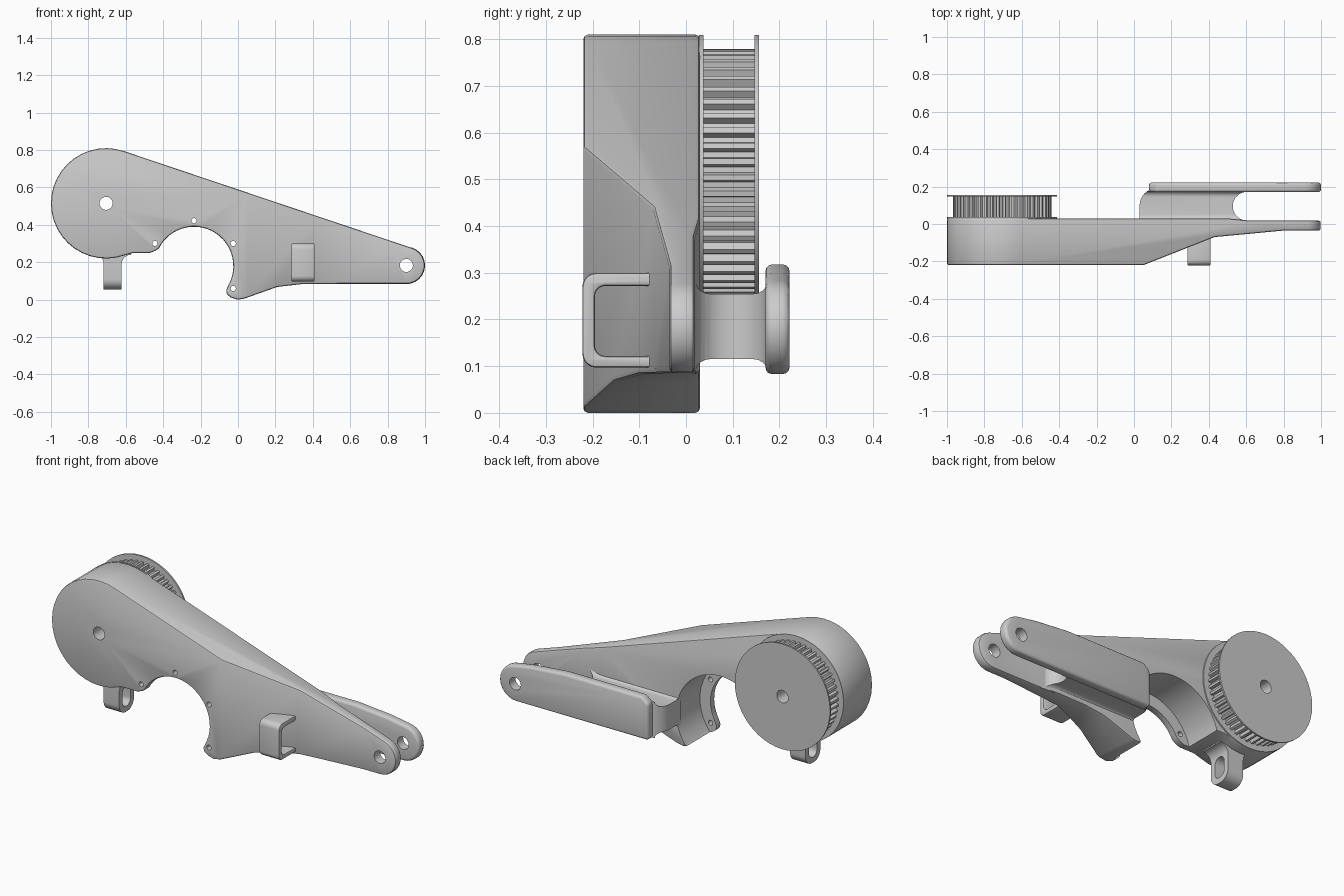
import bpy, bmesh
from math import sin, cos, radians, tau

cube = bpy.data.objects.get("Cube")
if cube:
    bpy.data.objects.remove(cube, do_unlink=True)

HUB = (-0.705, 0.515)
MOTOR = (-0.235, 0.18)
PIVOT = (0.9, 0.183)


def arc(center, r, start, end, n):
    angles = [radians(start + (end - start) * i / n) for i in range(n + 1)]
    return [(center[0] + r * cos(a), center[1] + r * sin(a)) for a in angles]


def rounded_rect(a0, b0, a1, b1, r, n=5):
    pts = []
    corners = [(a1 - r, b1 - r), (a0 + r, b1 - r), (a0 + r, b0 + r), (a1 - r, b0 + r)]
    for i, c in enumerate(corners):
        pts += arc(c, r, 90 * i, 90 * i + 90, n)
    return pts


def prism(name, pts, axis, lo, hi):
    """Extrude a 2D outline along the given world axis."""
    place = {"X": lambda a, b, d: (d, a, b),
             "Y": lambda a, b, d: (a, d, b),
             "Z": lambda a, b, d: (a, b, d)}[axis]
    bm = bmesh.new()
    face = bm.faces.new([bm.verts.new(place(a, b, lo)) for a, b in pts])
    top = bmesh.ops.extrude_face_region(bm, geom=[face])
    verts = [v for v in top["geom"] if isinstance(v, bmesh.types.BMVert)]
    bmesh.ops.translate(bm, verts=verts, vec=place(0, 0, hi - lo))
    bmesh.ops.recalc_face_normals(bm, faces=bm.faces)
    mesh = bpy.data.meshes.new(name)
    bm.to_mesh(mesh)
    bm.free()
    obj = bpy.data.objects.new(name, mesh)
    bpy.context.collection.objects.link(obj)
    return obj


def select(obj):
    bpy.ops.object.select_all(action="DESELECT")
    obj.select_set(True)
    bpy.context.view_layer.objects.active = obj


def boolean(obj, cutter, operation="DIFFERENCE"):
    select(obj)
    mod = obj.modifiers.new("Boolean", "BOOLEAN")
    mod.object, mod.operation, mod.solver = cutter, operation, "EXACT"
    bpy.ops.object.modifier_apply(modifier=mod.name)
    bpy.data.objects.remove(cutter, do_unlink=True)


def bevel(obj, width, segments=2):
    select(obj)
    mod = obj.modifiers.new("Bevel", "BEVEL")
    mod.width, mod.segments = width, segments
    mod.limit_method, mod.angle_limit = "ANGLE", radians(35)
    bpy.ops.object.modifier_apply(modifier=mod.name)


def drill(obj, center, r, lo=-0.5, hi=0.5, n=24):
    boolean(obj, prism("drill", arc(center, r, 0, 360 - 360 / n, n - 1), "Y", lo, hi))


def smooth(obj):
    select(obj)
    bpy.ops.object.shade_smooth_by_angle(angle=radians(30))


# Main body: side outline intersected with a plan outline that tapers to the fork
outline = arc(HUB, 0.295, 71, 290, 24)
outline += [(-0.56, 0.25), (-0.47, 0.25), (-0.44, 0.262)]
outline += arc(MOTOR, 0.21, 153, -25, 24)
outline += [(-0.064, 0.05), (-0.06, 0.028), (-0.035, 0.01), (0, 0), (0.035, 0.006),
            (0.21, 0.068), (0.34, 0.083), (0.55, 0.085)]
outline += arc(PIVOT, 0.098, -90, 72, 12) + [(0.83, 0.31)]
plan = [(-1.1, -0.22), (0.05, -0.22), (0.43, -0.07), (0.8, -0.035), (1.1, -0.035),
        (1.1, 0.018), (0.62, 0.018), (0.5, 0.03), (-1.1, 0.03)]
body = prism("main_body", outline, "Y", -0.3, 0.1)
boolean(body, prism("plan", plan, "Z", -0.1, 1), "INTERSECT")
bevel(body, 0.01)

# Motor recess behind the thin mounting flange, with its screw holes
drill(body, MOTOR, 0.275, -0.18, 0.2, 48)
for angle in (-30, 30, 90, 150):
    drill(body, arc(MOTOR, 0.242, angle, angle, 1)[0], 0.014, n=16)
drill(body, HUB, 0.035)
drill(body, PIVOT, 0.035)
smooth(body)

# Rear fork plate
plate_outline = [(0.08, 0.083)] + arc(PIVOT, 0.1, -90, 85, 12)
plate_outline += [(0.8, 0.3), (0.6, 0.318), (0.12, 0.318), (0.08, 0.285)]
plate = prism("fork_plate", plate_outline, "Y", 0.17, 0.222)
bevel(plate, 0.015, 3)
drill(plate, PIVOT, 0.035)
smooth(plate)

# Web joining the plate to the body, filleted at both ends and scooped in the fork
web_section = [(-0.02, 0.085), (0.02, 0.085)] + arc((0.05, 0.085), 0.03, 180, 90, 5)
web_section += arc((0.145, 0.085), 0.03, 90, 0, 5) + [(0.19, 0.085), (0.19, 0.285)]
web_section += arc((0.145, 0.285), 0.03, 0, -90, 5)
web_section += arc((0.05, 0.285), 0.03, -90, -180, 5) + [(-0.02, 0.285)]
web_plan = [(0.03, 0), (0.6, 0)] + arc((0.605, 0.095), 0.077, 270, 90, 16)
web_plan += [(0.6, 0.19)] + arc((0.12, 0.1), 0.09, 90, 180, 8)
web = prism("fork_web", web_section, "X", -0.1, 0.8)
boolean(web, prism("plan", web_plan, "Z", 0, 0.5), "INTERSECT")
smooth(web)

# Guide bracket on the tapered front
bracket = prism("front_bracket", rounded_rect(-0.222, 0.097, -0.05, 0.3, 0.03), "X", 0.285, 0.41)
boolean(bracket, prism("slot", rounded_rect(-0.195, 0.122, -0.06, 0.272, 0.022), "X", 0, 0.6))
bevel(bracket, 0.007)
smooth(bracket)

# Hanging loop under the hub, flared where it meets the body
loop = prism("lower_loop", rounded_rect(-0.16, 0.055, -0.03, 0.29, 0.055, 8), "X", -0.8, -0.5)
boolean(loop, prism("slot", rounded_rect(-0.13, 0.085, -0.06, 0.2, 0.034, 8), "X", -1, 0))
flare = [(-0.718, 0.04), (-0.622, 0.04)] + arc((-0.572, 0.19), 0.05, 180, 90, 6)
flare += [(-0.572, 0.3), (-0.768, 0.3)] + arc((-0.768, 0.19), 0.05, 90, 0, 6)
boolean(loop, prism("flare", flare, "Y", -0.3, 0.2), "INTERSECT")
smooth(loop)

# Toothed pulley with a flange on each side
TEETH = 48
gear = []
for i in range(TEETH):
    for step, r in ((0, 0.247), (0.35, 0.247), (0.5, 0.264), (0.85, 0.264)):
        a = tau * (i + step) / TEETH
        gear.append((HUB[0] + r * cos(a), HUB[1] + r * sin(a)))
parts = [prism("pulley_teeth", gear, "Y", 0.03, 0.15)]
for name, lo, hi in (("inner_flange", 0.028, 0.037), ("outer_flange", 0.147, 0.156)):
    parts.append(prism(name, arc(HUB, 0.294, 0, 352.5, 47), "Y", lo, hi))
for part in parts:
    drill(part, HUB, 0.035)
    smooth(part)
